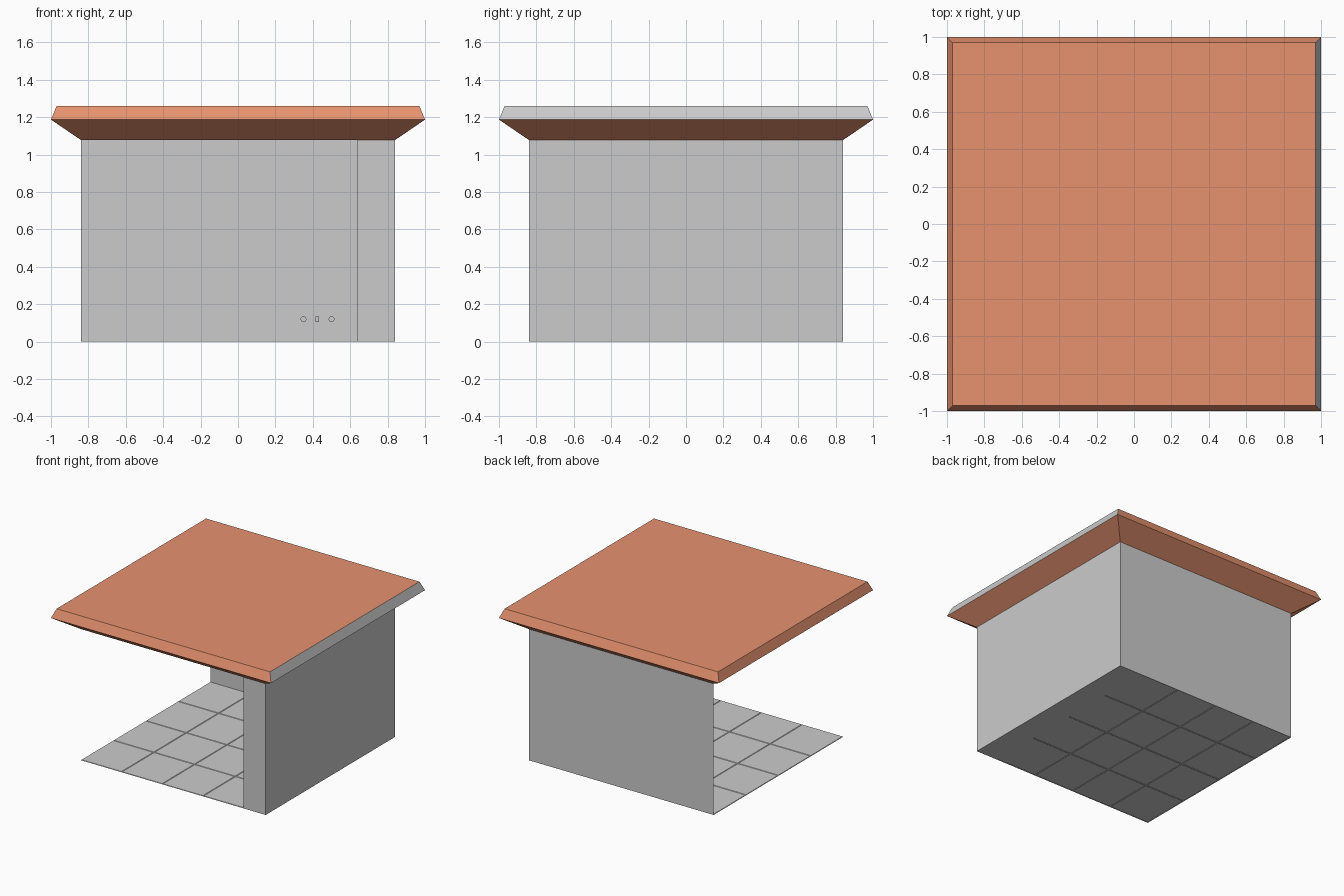
import bpy, bmesh
from mathutils import Matrix

if "Cube" in bpy.data.objects:
    bpy.data.objects.remove(bpy.data.objects["Cube"])

W, H = 0.84, 1.078          # half width of the building, wall height
INNER = 0.64                # inner face of the thick right wall


def material(name, rgb):
    m = bpy.data.materials.new(name)
    m.diffuse_color = (*rgb, 1)
    m.use_nodes = True
    m.node_tree.nodes["Principled BSDF"].inputs["Base Color"].default_value = m.diffuse_color
    return m


def finish(bm, name, mats=()):
    me = bpy.data.meshes.new(name)
    bm.to_mesh(me)
    bm.free()
    for m in mats:
        me.materials.append(m)
    ob = bpy.data.objects.new(name, me)
    bpy.context.collection.objects.link(ob)
    return ob


def box(name, lo, hi):
    bm = bmesh.new()
    size = [b - a for a, b in zip(lo, hi)]
    mid = [(a + b) / 2 for a, b in zip(lo, hi)]
    bmesh.ops.create_cube(bm, size=1, matrix=Matrix.Translation(mid) @ Matrix.Diagonal((*size, 1)))
    return finish(bm, name)


terracotta = material("terracotta", (0.8, 0.29, 0.16))
grey = material("plain_grey", (0.8, 0.8, 0.8))

# Roof slab: flared eave, then a narrow inward bevel; right bevel left grey
bm = bmesh.new()
rings = []
for r, z in ((W, H), (1.0, 1.187), (0.97, 1.26)):
    rings.append([bm.verts.new((sx * r, sy * r, z))
                  for sx, sy in ((-1, -1), (1, -1), (1, 1), (-1, 1))])
for k in range(2):
    for i in range(4):
        j = (i + 1) % 4
        f = bm.faces.new((rings[k][i], rings[k][j], rings[k + 1][j], rings[k + 1][i]))
        if k == 1 and i == 1:
            f.material_index = 1
bm.faces.new(rings[2])
ceiling = bm.faces.new(rings[0][::-1])
ceiling.material_index = 1
finish(bm, "roof", (terracotta, grey))

# Walls: thick right wall and a thin back wall; front and left are open
box("right_wall", (INNER, -W, 0), (W, W, H))
bm = bmesh.new()
bm.faces.new([bm.verts.new(p) for p in ((-W, W, 0), (INNER, W, 0), (INNER, W, H), (-W, W, H))])
finish(bm, "back_wall")

# Floor: 4 x 4 tiles with shallow grooves
bm = bmesh.new()
bmesh.ops.create_grid(bm, x_segments=4, y_segments=4, size=1,
                      matrix=Matrix.Translation(((INNER - W) / 2, 0, 0))
                      @ Matrix.Diagonal(((INNER + W) / 2, W, 1, 1)))
bmesh.ops.inset_individual(bm, faces=bm.faces[:], thickness=0.006, depth=0.004)
finish(bm, "tiled_floor")

# Wall fittings: two round sockets and a switch low on the back wall
for i, x in enumerate((0.35, 0.5)):
    bm = bmesh.new()
    bmesh.ops.create_cone(bm, cap_ends=True, segments=12, radius1=0.016, radius2=0.016, depth=0.01,
                          matrix=Matrix.Translation((x, W - 0.005, 0.12)) @ Matrix.Rotation(1.5708, 4, 'X'))
    finish(bm, f"round_socket_{i + 1}")
box("switch", (0.414, W - 0.01, 0.105), (0.434, W, 0.135))
